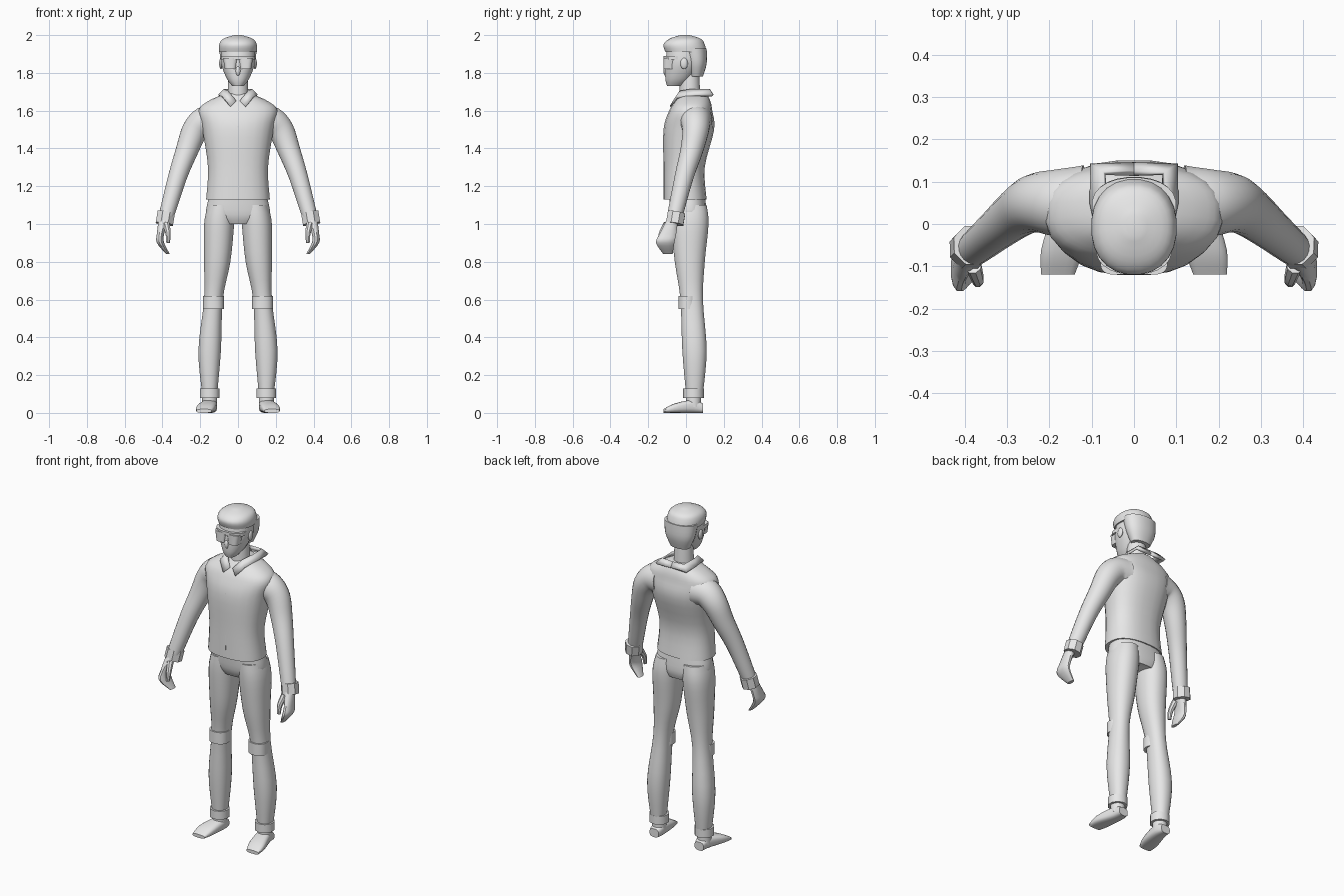
import bpy
import bmesh
from math import cos, sin, pi, radians, copysign
from mathutils import Vector, Matrix

default_cube = bpy.data.objects.get("Cube")
if default_cube:
    bpy.data.objects.remove(default_cube, do_unlink=True)

# One plain grey for the whole figure
grey = bpy.data.materials.new("plain grey")
grey.use_nodes = True
colour = (0.8, 0.8, 0.8, 1)
grey.diffuse_color = colour
grey.node_tree.nodes["Principled BSDF"].inputs["Base Color"].default_value = colour


def finish(name, bm):
    """Turn a bmesh into a smooth-shaded object in the scene."""
    bmesh.ops.recalc_face_normals(bm, faces=bm.faces)
    mesh = bpy.data.meshes.new(name)
    bm.to_mesh(mesh)
    bm.free()
    mesh.materials.append(grey)
    mesh.shade_smooth()
    mesh.set_sharp_from_angle(angle=radians(40))
    obj = bpy.data.objects.new(name, mesh)
    bpy.context.collection.objects.link(obj)
    return obj


def skin_rings(name, rings):
    """Bridge rings of points with quads and cap both ends."""
    bm = bmesh.new()
    loops = [[bm.verts.new(point) for point in ring] for ring in rings]
    for lower, upper in zip(loops, loops[1:]):
        for i in range(len(lower)):
            bm.faces.new((lower[i - 1], lower[i], upper[i], upper[i - 1]))
    bm.faces.new(loops[0])
    bm.faces.new(loops[-1])
    return finish(name, bm)


def smooth_keys(keys, steps=4):
    """Fill in between key sections with a smooth spline."""
    keys = [Vector(key) for key in keys]
    last = len(keys) - 1
    result = []
    for i in range(last):
        start, end = keys[i], keys[i + 1]
        leave = (end - keys[max(i - 1, 0)]) / 2
        arrive = (keys[min(i + 2, last)] - start) / 2
        for step in range(steps):
            t = step / steps
            ease = t * t * (3 - 2 * t)
            bend = t * (1 - t)
            result.append(start.lerp(end, ease) + bend * (1 - t) * leave - bend * t * arrive)
    return result + [keys[last]]


def oval(sides, power):
    """Unit superellipse; a higher power gives squarer corners."""
    def squash(value):
        return copysign(abs(value) ** (2 / power), value)
    angles = [2 * pi * (i + 0.5) / sides for i in range(sides)]
    return [(squash(cos(angle)), squash(sin(angle))) for angle in angles]


def stack(name, keys, side=1, sides=24, power=2.2):
    """Loft level sections: height, centre x, half width, front y, back y."""
    rings = []
    for z, centre, half, front, back in smooth_keys(keys):
        middle, depth = (front + back) / 2, (back - front) / 2
        rings.append([(side * centre + half * x, middle + depth * y, z)
                      for x, y in oval(sides, power)])
    return skin_rings(name, rings)


def central_stack(name, keys, **options):
    """A stack on the middle line: height, half width, front y, back y."""
    return stack(name, [(z, 0, *rest) for z, *rest in keys], **options)


def limb(name, path, start_radius, end_radius, side=1, sides=20):
    """Loft an evenly tapering round tube along a smooth path."""
    points = [Vector((side * x, y, z)) for x, y, z in smooth_keys(path)]
    last = len(points) - 1
    rings = []
    for i, point in enumerate(points):
        tangent = (points[min(i + 1, last)] - points[max(i - 1, 0)]).normalized()
        across = tangent.cross(Vector((0, 1, 0))).normalized()
        along = tangent.cross(across)
        radius = start_radius + (end_radius - start_radius) * i / last
        rings.append([point + radius * (across * x + along * y)
                      for x, y in oval(sides, power=2)])
    return skin_rings(name, rings)


def pebble(name, centre, size):
    """A small ellipsoid with the given half sizes."""
    bm = bmesh.new()
    placement = Matrix.LocRotScale(Vector(centre), None, Vector(size))
    bmesh.ops.create_uvsphere(bm, u_segments=12, v_segments=8, radius=1, matrix=placement)
    return finish(name, bm)


# Jacket body, from hem to neck opening
central_stack("jacket_body", [
    (1.13, .17, -.12, .11), (1.3, .16, -.12, .1), (1.5, .19, -.12, .15),
    (1.6, .21, -.09, .14), (1.65, .16, -.06, .13), (1.69, .07, -.03, .11)], power=2.4)

# Front closing seam
central_stack("jacket_seam", [(1.18, .003, -.123, -.1), (1.52, .003, -.12, -.1)], sides=4)

# Hips
central_stack("trouser_hips", [
    (1, .11, -.06, .1), (1.05, .17, -.08, .11), (1.16, .15, -.09, .1)], power=2.4)

# Neck, face and nose
limb("neck", [(0, .02, 1.6), (0, .02, 1.8)], .06, .05)
central_stack("face", [
    (1.73, .03, -.1, -.02), (1.77, .06, -.11, .03),
    (1.85, .09, -.11, .08), (1.93, .09, -.1, .08)])
pebble("nose", (0, -.1, 1.81), (.015, .02, .03))

# Hair: long at the back, cut to a fringe over the brow
central_stack("back_hair", [
    (1.78, .06, .02, .09), (1.85, .09, 0, .11), (1.93, .1, -.02, .11)])
central_stack("top_hair", [
    (1.91, .1, -.11, .11), (1.95, .1, -.12, .1), (1.98, .08, -.09, .08),
    (2, .02, -.03, .02)])

# Eyewear bar across the brow
central_stack("eyewear_bar", [(1.87, .09, -.12, 0), (1.89, .09, -.12, 0)])

# Inner top edge of the folded collar, from the back to the front tip
collar_edge = [(0, .12, 1.71), (.07, .12, 1.71), (.07, .03, 1.71),
               (.05, -.03, 1.7), (.01, -.06, 1.65)]

for label, side in (("left", 1), ("right", -1)):
    # Collar half, falling outward from the inner edge
    bm = bmesh.new()
    rows = []
    for x, y, z in collar_edge:
        fall = Vector((.03 if x else 0, copysign(.02, y), -.03))
        rows.append([Vector((x, y, z)), Vector((x, y, z)) + fall])
    for row in rows:
        row[:] = [bm.verts.new((side * p.x, p.y, p.z)) for p in row]
    for a, b in zip(rows, rows[1:]):
        bm.faces.new((a[0], a[1], b[1], b[0]))
    collar = finish(label + "_collar", bm)
    fold = collar.modifiers.new("thickness", "SOLIDIFY")
    fold.thickness = .015
    fold.offset = 0

    # Lens and ear
    stack(label + "_lens", [
        (1.82, .04, .03, -.12, -.05), (1.88, .04, .04, -.12, -.05)], side, power=3)
    pebble(label + "_ear", (side * .09, -.01, 1.85), (.01, .02, .03))

    # Sleeve, from inside the shoulder to the wrist, and its cuff
    limb(label + "_sleeve", [
        (.12, .05, 1.55), (.18, .05, 1.54), (.23, .05, 1.49),
        (.27, .03, 1.39), (.32, -.01, 1.25), (.38, -.06, 1.04)], .09, .04, side)
    limb(label + "_sleeve_cuff", [(.38, -.05, 1.06), (.39, -.06, 1)], .05, .05, side, sides=8)

    # Hand with thumb
    stack(label + "_hand", [
        (1.03, .39, .03, -.1, -.04), (.95, .41, .02, -.14, -.05),
        (.9, .41, .02, -.16, -.06), (.84, .37, .01, -.12, -.07)], side, sides=12)
    limb(label + "_thumb", [
        (.38, -.1, 1), (.37, -.13, .95), (.37, -.14, .9)], .02, .01, side, sides=8)

    # Trouser leg, knee patch and turned-up hem
    stack(label + "_trouser_leg", [
        (.1, .15, .04, 0, .09), (.33, .15, .06, -.02, .11), (.6, .13, .05, -.03, .09),
        (.8, .11, .07, -.06, .1), (1, .1, .08, -.08, .12), (1.1, .09, .07, -.08, .11)], side)
    stack(label + "_knee_patch", [
        (.55, .13, .055, -.04, .06), (.62, .13, .055, -.04, .06)], side)
    limb(label + "_trouser_cuff", [(.15, .04, .08), (.15, .04, .13)], .055, .055, side, sides=10)
    limb(label + "_ankle", [(.15, .04, .03), (.15, .04, .1)], .04, .04, side)

    # Shoe, from heel to toe: y, centre x, half width, height
    shoe = smooth_keys([(.09, .15, .03, .05), (.04, .15, .04, .07),
                        (-.06, .17, .05, .05), (-.12, .18, .04, .02)])
    skin_rings(label + "_shoe", [
        [(side * centre + half * x, y, height * (1 + z) / 2)
         for x, z in oval(sides=16, power=3)]
        for y, centre, half, height in shoe])
